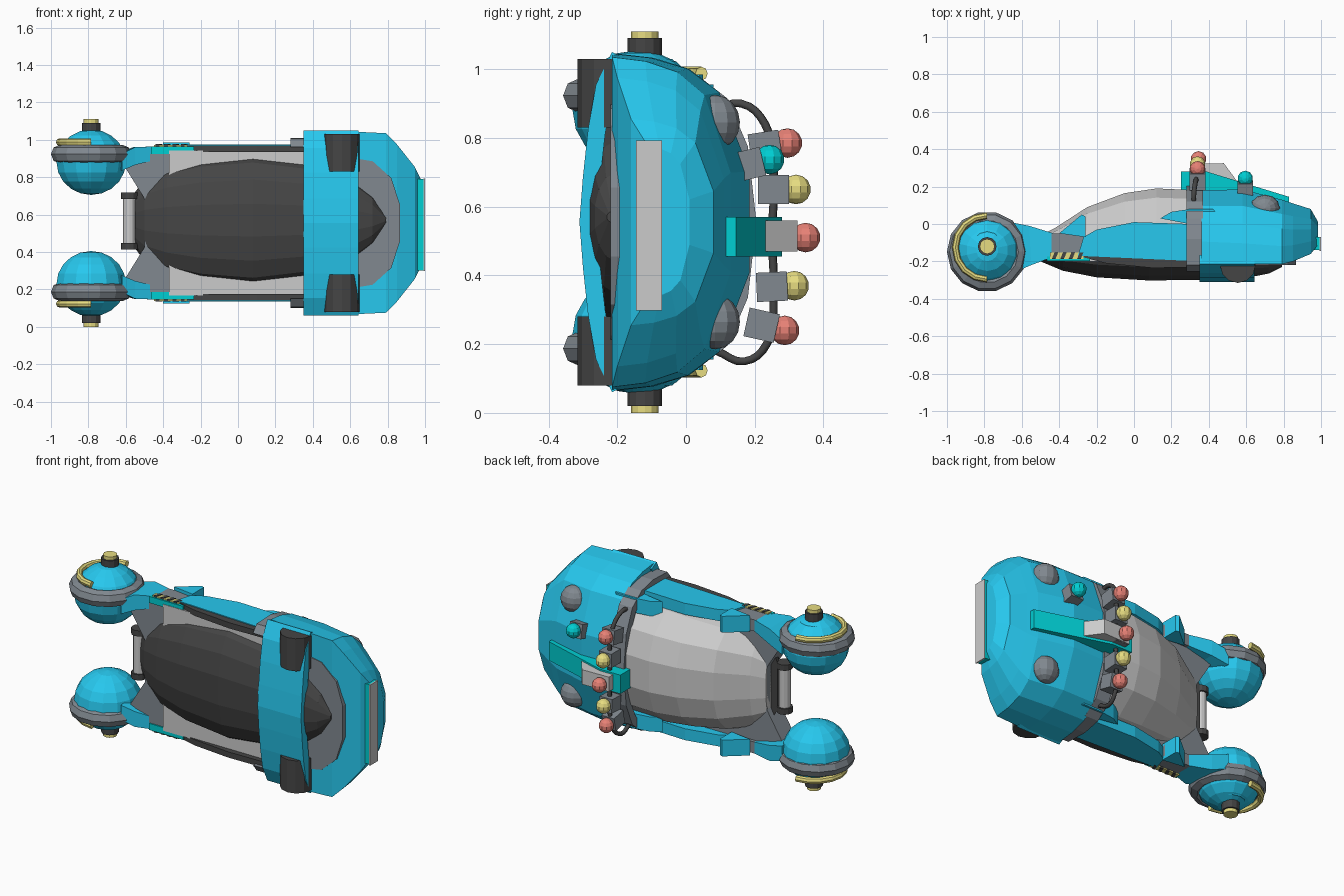
import bpy, bmesh, math
from mathutils import Vector, Matrix

if "Cube" in bpy.data.objects:
    bpy.data.objects.remove(bpy.data.objects["Cube"])

C = 0.555  # mirror plane height: the vehicle lies on its side
mats = {}
COL = dict(blue=(.02, .58, .86), teal=(.0, .62, .65), dark=(.06, .06, .06), yellow=(.8, .72, .22),
           red=(.8, .22, .18), steel=(.22, .25, .28))


def finish(name, bm, col=None):
    bmesh.ops.recalc_face_normals(bm, faces=bm.faces)
    me = bpy.data.meshes.new(name)
    bm.to_mesh(me)
    bm.free()
    ob = bpy.data.objects.new(name, me)
    bpy.context.collection.objects.link(ob)
    if col:
        if col not in mats:
            mats[col] = bpy.data.materials.new(col)
            mats[col].diffuse_color = (*COL[col], 1)
        me.materials.append(mats[col])
    return ob


def loft(name, rings, col=None):
    bm = bmesh.new()
    vs = [[bm.verts.new(p) for p in r] for r in rings]
    n = len(vs[0])
    for a, b in zip(vs, vs[1:]):
        for i in range(n):
            bm.faces.new((a[i], a[(i + 1) % n], b[(i + 1) % n], b[i]))
    bm.faces.new(vs[0])
    bm.faces.new(vs[-1])
    return finish(name, bm, col)


def prism(name, pts, axis, lo, hi, col=None):
    """Extrude a 2D outline along x (pts y,z), y (pts x,z) or z (pts x,y)."""
    def at(p, h):
        return {'x': (h, p[0], p[1]), 'y': (p[0], h, p[1]), 'z': (p[0], p[1], h)}[axis]
    return loft(name, [[at(p, lo) for p in pts], [at(p, hi) for p in pts]], col)


def box(name, c, size, col=None, rot_x=0):
    bm = bmesh.new()
    m = Matrix.Translation(c) @ Matrix.Rotation(rot_x, 4, 'X') @ Matrix.Diagonal((*size, 1))
    bmesh.ops.create_cube(bm, size=1, matrix=m)
    return finish(name, bm, col)


def ball(name, c, size, col=None, u=12, v=8):
    bm = bmesh.new()
    m = Matrix.Translation(c) @ Matrix.Diagonal((*size, 1))
    bmesh.ops.create_uvsphere(bm, u_segments=u, v_segments=v, radius=1, matrix=m)
    return finish(name, bm, col)


def cyl(name, c, r, h, col=None, n=12, r2=None):
    bm = bmesh.new()
    bmesh.ops.create_cone(bm, cap_ends=True, segments=n, radius1=r, radius2=r if r2 is None else r2,
                          depth=h, matrix=Matrix.Translation(c))
    return finish(name, bm, col)


def ring(name, c, R, rr, rz, col, a0=0, a1=360, n=14):
    """Low-poly ring or arc around the z axis with an oval tube."""
    closed = a1 - a0 == 360
    rows = []
    for i in range(n + 1):
        a = math.radians(a0 + (a1 - a0) * i / n)
        rows.append([(c[0] + (R + rr * math.cos(b)) * math.cos(a), c[1] + (R + rr * math.cos(b)) * math.sin(a),
                      c[2] + rz * math.sin(b)) for b in [math.tau * k / 8 for k in range(8)]])
    if not closed:
        return loft(name, rows, col)
    bm = bmesh.new()
    vs = [[bm.verts.new(p) for p in r] for r in rows[:n]]
    for i in range(n):
        for k in range(8):
            bm.faces.new((vs[i][k], vs[(i + 1) % n][k], vs[(i + 1) % n][(k + 1) % 8], vs[i][(k + 1) % 8]))
    return finish(name, bm, col)


def tube(name, pts, r, col):
    cu = bpy.data.curves.new(name, 'CURVE')
    cu.dimensions = '3D'
    cu.bevel_depth = r
    cu.bevel_resolution = 1
    cu.resolution_u = 4
    cu.use_fill_caps = True
    sp = cu.splines.new('BEZIER')
    sp.bezier_points.add(len(pts) - 1)
    for bp, p in zip(sp.bezier_points, pts):
        bp.co = p
        bp.handle_left_type = bp.handle_right_type = 'AUTO'
    ob = bpy.data.objects.new(name, cu)
    bpy.context.collection.objects.link(ob)
    if col in mats:
        cu.materials.append(mats[col])


def shell(name, prof, secs, col=None, zc=C):
    """Symmetric shell along x; sections are (x, half width, crown y, edge y)."""
    rows = []
    for x, w, top, base in secs:
        half = [(w * f, base + t * (top - base)) for f, t in prof]
        rows.append([(x, y, zc + d) for d, y in half] + [(x, y, zc - d) for d, y in reversed(half)])
    return loft(name, rows, col)


def arch(name, half, thick, x0, x1, col=None, shrink=.95):
    """Symmetric bent strip: half outline (y, offset), thickness in y and offset."""
    outer = [(y, C + d) for y, d in half] + [(y, C - d) for y, d in reversed(half[:-1])]
    inn = [(y - thick, d * shrink) for y, d in half]
    inner = [(y, C + d) for y, d in inn] + [(y, C - d) for y, d in reversed(inn[:-1])]
    return prism(name, outer + inner[::-1], 'x', x0, x1, col)


# main body shells
shell('nose_hood', [(.3, 1), (.77, .78), (.91, .55), (.975, .28), (1, 0)],
      [(.36, .49, .18, -.2), (.58, .49, .185, -.215), (.79, .48, .13, -.215), (.85, .42, .11, -.2),
       (.945, .3, .08, -.16), (.985, .22, .01, -.11)], 'blue')
shell('canopy', [(.25, 1), (.62, .86), (.9, .5), (1, 0)],
      [(-.5, .24, -.06, -.16), (-.42, .29, -.02, -.16), (-.25, .34, .09, -.16), (-.05, .365, .165, -.16),
       (.12, .38, .19, -.16), (.35, .38, .18, -.16), (.5, .33, .14, -.16)], zc=.56)
shell('lower_hull', [(.25, 1), (.62, .82), (.88, .5), (1, 0)],
      [(-.55, .15, -.16, -.1), (-.5, .22, -.2, -.11), (-.38, .28, -.25, -.14), (-.2, .325, -.285, -.15),
       (.08, .35, -.302, -.16), (.38, .31, -.298, -.17), (.6, .23, -.288, -.19), (.72, .13, -.265, -.2),
       (.79, .02, -.23, -.2)], 'dark', zc=.57)

# structural frame and nose underside plate
fr = [(-.63, .34), (-.37, .385), (.36, .41)]
prism('chassis_frame', [(x, C + d) for x, d in fr] + [(x, C - d) for x, d in fr[::-1]] + [(-.5, C - .13), (-.5, C + .13)],
      'y', -.19, -.07, 'steel')
prism('frame_panel', [(-.37, C - .388), (-.37, C + .388), (.36, C + .388), (.36, C - .388)], 'y', -.2, -.18)
prism('nose_underside', [(.6, C - .35), (.72, C - .33), (.82, C - .24), (.865, C - .1), (.865, C + .1),
                         (.82, C + .24), (.72, C + .33), (.6, C + .35)], 'y', -.22, -.185, 'steel')
arch('belly_band', [(-.215, .495), (-.262, .4), (-.285, .27), (-.3, .13), (-.31, 0)], -.05, .35, .645, 'blue')
arch('roof_hoop', [(-.22, .45), (-.08, .455), (.03, .43), (.12, .36), (.18, .22), (.205, 0)], .035, .28, .37, 'steel', .9)

# front bumper
box('bumper', (.965, -.105, .545), (.06, .07, .49), 'teal')
box('bumper_face', (.996, -.108, .545), (.008, .075, .495))

# rear cross strut
cyl('rear_strut', (-.58, -.13, .565), .034, .3)
for z in (.43, .70):
    cyl('strut_collar', (-.58, -.13, z), .045, .035, 'dark')

for s in (1, -1):
    def Z(d):
        return C + s * d
    # wheel pods
    px, py = -.785, -.14
    ball('pod_dome', (px, py, Z(.325)), (.19, .19, .175), 'blue', 14, 10)
    ring('pod_ring', (px, py - .008, Z(.368)), .167, .048, .05, 'steel')
    cyl('pod_cap', (px, -.12, Z(.435)), .16 if s > 0 else .08, .08, 'blue', 12, .08 if s > 0 else .16)
    ring('pod_trim', (px, -.125, Z(.432)), .17, .018, .02, 'yellow', 90, 270, 8)
    cyl('pod_axle', (px, -.12, Z(.49)), .05, .09, 'dark')
    cyl('axle_cap', (px, -.12, Z(.54)), .04, .03, 'yellow')
    # arms and side rails
    loft('pod_arm', [[(-.66, .01, Z(.28)), (-.66, .01, Z(.37)), (-.62, -.25, Z(.37)), (-.62, -.25, Z(.28))],
                     [(-.56, -.01, Z(.31)), (-.56, -.01, Z(.405)), (-.55, -.22, Z(.405)), (-.55, -.22, Z(.31))],
                     [(-.43, -.05, Z(.34)), (-.43, -.05, Z(.41)), (-.43, -.175, Z(.41)), (-.43, -.175, Z(.34))]], 'blue')
    box('rail_joint', (-.35, -.11, Z(.375)), (.18, .12, .07), 'steel')
    prism('side_rail', [(-.3, -.17), (-.27, -.07), (-.2, -.03), (0, .01), (.3, 0), (.36, -.2)], 'z', Z(.35), Z(.42), 'blue')
    prism('rail_fairing', [(.14, .03), (.2, .065), (.3, .08), (.42, .08), (.48, .02), (.4, -.02)], 'z', Z(.31), Z(.4), 'blue')
    prism('rail_wedge', [(-.4, -.05), (-.28, .05), (-.26, .04), (-.26, -.07)], 'z', Z(.33), Z(.43), 'blue')
    box('rail_strip', (-.35, -.185, Z(.39)), (.23, .025, .04), 'teal')
    prism('side_skirt', [(-.3, -.17), (-.15, -.21), (.1, -.235), (.38, -.23), (.38, -.15)], 'z', Z(.38), Z(.415), 'dark')
    # hazard stripes
    box('hazard_plate', (-.36, -.17, Z(.413)), (.18, .035, .01), 'yellow')
    for i in range(4):
        x = -.44 + i * .045
        prism('hazard_stripe', [(x, -.188), (x + .02, -.188), (x + .035, -.152), (x + .015, -.152)], 'z',
              Z(.41), Z(.421), 'dark')
    # belly rollers and hood lamps
    cyl('belly_roller', (.555, -.22, Z(.375)), .095, .2, 'dark', 12)
    ball('hood_lamp', (.7, .085, Z(.29)), (.08, .072, .08), 'steel')

# roof fin and blade
prism('roof_fin', [(.25, .17), (.25, .28), (.39, .28), (.83, .145), (.83, .1)], 'z', .455, .57, 'teal')
prism('fin_blade', [(.3, .25), (.3, .32), (.48, .325), (.55, .23)], 'z', .47, .56)

# light bar: box position and bulb position as (x, y, z)
for x, by, bz, sy, sz, col in [(.34, .23, .775, .295, .785, 'red'), (.34, .255, .65, .32, .65, 'yellow'),
                               (.345, .27, .513, .348, .51, 'red'), (.34, .25, .367, .315, .37, 'yellow'),
                               (.34, .22, .255, .287, .24, 'red'), (.595, .18, .722, .243, .737, 'teal')]:
    box('light_housing', (x, by, bz), (.085, .09, .085), 'steel', math.atan2(sz - bz, sy - by))
    ball('light_bulb', (x, sy, sz), (.043, .043, .043), col, 10, 7)
tube('light_cable', [(.32, .08, .88), (.32, .16, .9), (.33, .23, .84), (.34, .255, .7), (.34, .25, .51), (.34, .255, .35),
                     (.33, .235, .2), (.32, .17, .15), (.32, .09, .18)], .013, 'dark')

for m in bpy.data.materials:
    if m.users and not m.is_grease_pencil:
        m.use_nodes = True
        m.node_tree.nodes["Principled BSDF"].inputs["Base Color"].default_value = m.diffuse_color
